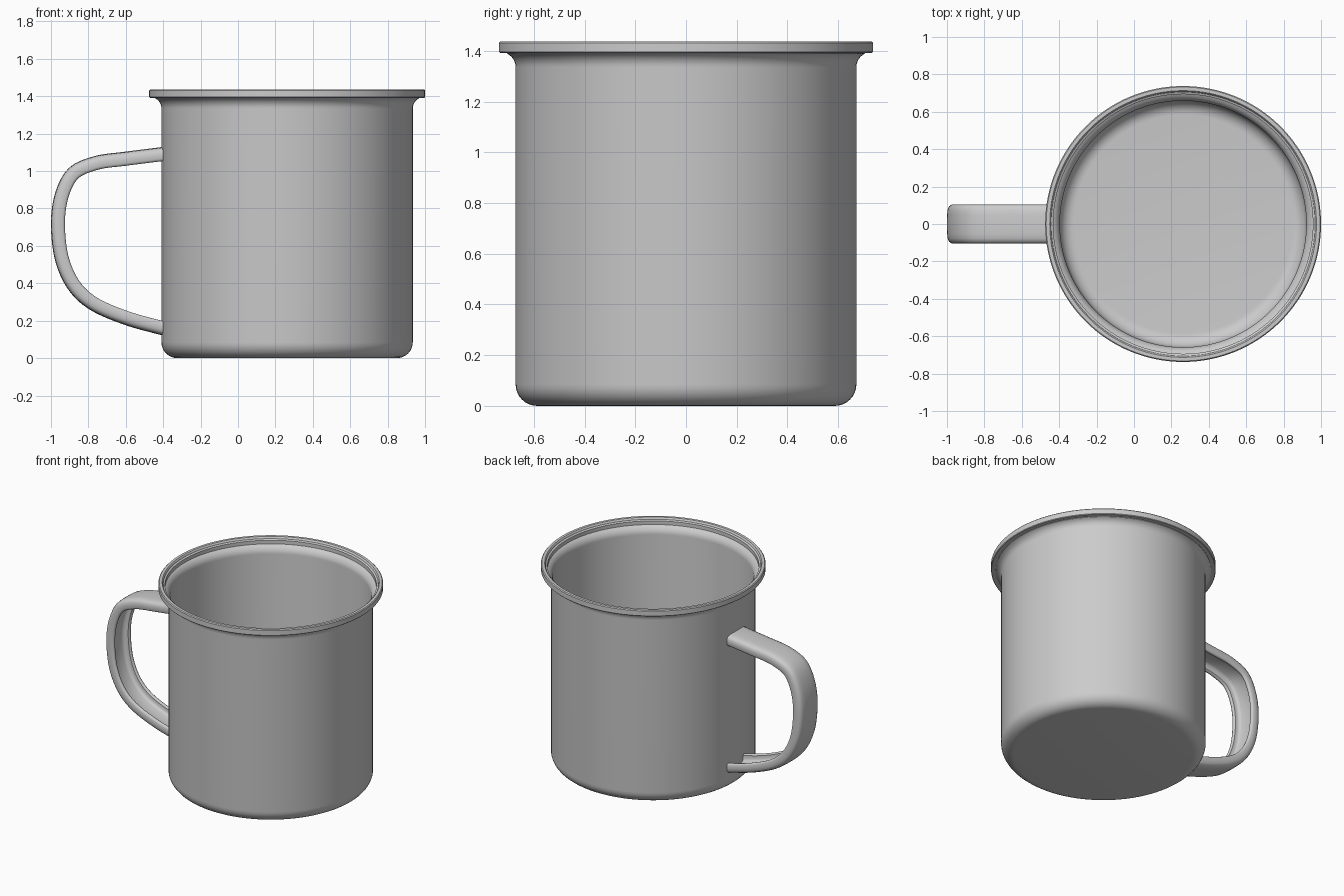
import bpy, math
from mathutils import Vector

if "Cube" in bpy.data.objects:
    bpy.data.objects.remove(bpy.data.objects["Cube"])

CX = 0.2625  # axis of the cup


def make(name, verts, faces, angle):
    me = bpy.data.meshes.new(name)
    me.from_pydata(verts, [], faces)
    ob = bpy.data.objects.new(name, me)
    bpy.context.collection.objects.link(ob)
    bpy.ops.object.select_all(action='DESELECT')
    ob.select_set(True)
    bpy.context.view_layer.objects.active = ob
    bpy.ops.object.mode_set(mode='EDIT')
    bpy.ops.mesh.select_all(action='SELECT')
    bpy.ops.mesh.normals_make_consistent(inside=False)
    bpy.ops.object.mode_set(mode='OBJECT')
    bpy.ops.object.shade_smooth_by_angle(angle=math.radians(angle))
    return ob


def arc(cx, cz, r, a0, a1, n=8):
    return [(cx + r * math.cos(math.radians(a0 + (a1 - a0) * i / n)),
             cz + r * math.sin(math.radians(a0 + (a1 - a0) * i / n))) for i in range(n + 1)]


def lathe(name, prof, closed, n=128):
    m = len(prof)
    verts = [(CX + r * math.cos(2 * math.pi * i / n), r * math.sin(2 * math.pi * i / n), z)
             for i in range(n) for r, z in prof]
    faces = [(i * m + j, (i + 1) % n * m + j, (i + 1) % n * m + (j + 1) % m, i * m + (j + 1) % m)
             for i in range(n) for j in range(m if closed else m - 1)]
    if not closed:  # cap the first and last rings
        faces += [[i * m for i in range(n)], [i * m + m - 1 for i in range(n)]]
    return make(name, verts, faces, 35)


# Cup: outside from the base up the flare, then back down the inside
outer = arc(0.587, 0.085, 0.085, -90, 0) + arc(0.732, 1.335, 0.06, 180, 115, 6)
outer += [(0.708, 1.41)]
inner = [(0.696, 1.41)] + arc(0.722, 1.335, 0.063, 115, 180, 6) + arc(0.584, 0.09, 0.075, 0, -90)
lathe("cup_body", outer + inner, False)

# Rim: band around the mouth with eased edges
lathe("rim", [(0.694, 1.392), (0.734, 1.392), (0.7375, 1.396), (0.7375, 1.431), (0.732, 1.437),
              (0.713, 1.437), (0.708, 1.432), (0.706, 1.424), (0.694, 1.418)], True)

# Handle: channel section swept along a smooth path of its outer face
path = [Vector((x, 0, z)) for x, z in [
    (-0.40, 1.129), (-0.60, 1.104), (-0.767, 1.08), (-0.90, 1.02), (-0.972, 0.90), (-1.0, 0.735),
    (-0.98, 0.53), (-0.91, 0.37), (-0.794, 0.26), (-0.607, 0.178), (-0.40, 0.12)]]
ext = [2 * path[0] - path[1]] + path + [2 * path[-1] - path[-2]]
pts = []
for k in range(len(path) - 1):
    a, b, c, d = ext[k:k + 4]
    for s in range(8):
        t = s / 8
        pts.append(0.5 * (2 * b + (c - a) * t + (2 * a - 5 * b + 4 * c - d) * t * t
                          + (3 * b - a - 3 * c + d) * t ** 3))
pts.append(path[-1])

half = [(0.0, 0.0), (0.05, 0.001), (0.078, 0.004), (0.094, 0.011), (0.103, 0.024), (0.105, 0.04),
        (0.105, 0.062), (0.101, 0.071), (0.093, 0.075), (0.083, 0.073), (0.077, 0.066),
        (0.077, 0.045), (0.07, 0.033), (0.055, 0.027), (0.0, 0.025)]
section = half + [(-y, d) for y, d in half[-2:0:-1]]
m = len(section)
verts, faces = [], []
for i, p in enumerate(pts):
    t = (pts[min(i + 1, len(pts) - 1)] - pts[max(i - 1, 0)]).normalized()
    inward = Vector((-t.z, 0, t.x))
    for y, d in section:
        q = p + inward * d + Vector((0, y, 0))
        if i in (0, len(pts) - 1):  # trim both ends to the cup wall
            x = CX - math.sqrt(0.668 ** 2 - y * y)
            q += t * ((x - q.x) / t.x)
        verts.append(q)
for i in range(len(pts) - 1):
    for j in range(m):
        k = (j + 1) % m
        faces.append((i * m + j, i * m + k, (i + 1) * m + k, (i + 1) * m + j))
last = (len(pts) - 1) * m
faces += [list(range(m)), [last + j for j in range(m)]]
make("handle", verts, faces, 40)
